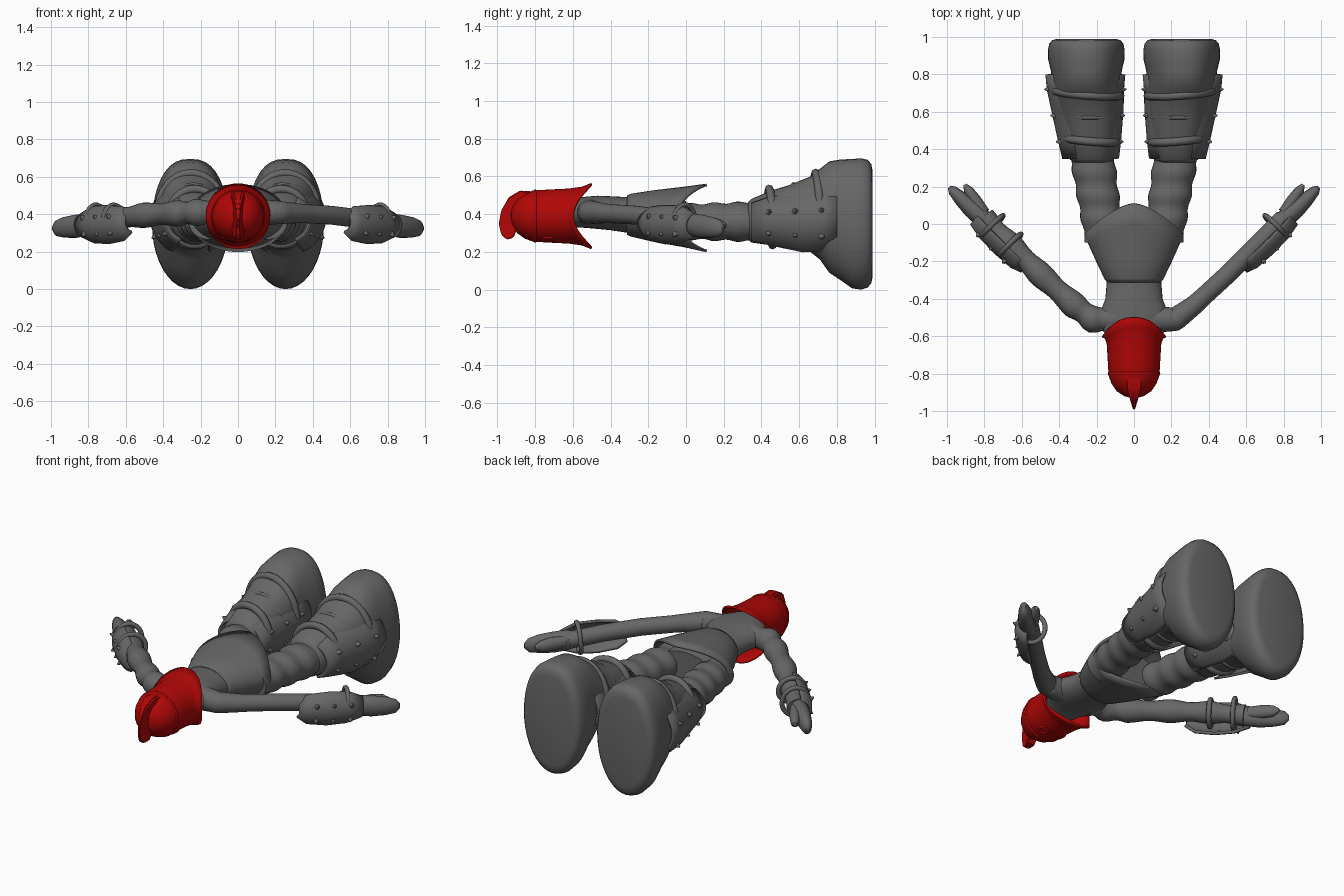
import bpy, bmesh, math
from mathutils import Vector, Matrix

if "Cube" in bpy.data.objects:
    bpy.data.objects.remove(bpy.data.objects["Cube"])


def material(name, rgb):
    m = bpy.data.materials.new(name)
    m.use_nodes = True
    m.diffuse_color = (*rgb, 1)
    m.node_tree.nodes["Principled BSDF"].inputs["Base Color"].default_value = (*rgb, 1)
    return m


GREY = material("stone grey", (0.135, 0.135, 0.135))
RED = material("helmet red", (0.44, 0.002, 0.002))
Y = Vector((0, 1, 0))
Z = Vector((0, 0, 1))


def finish(name, bm, mat, side=1, thick=0, angle=50):
    """Turn a bmesh into a smooth shaded object, mirrored when side is -1."""
    if side < 0:
        bmesh.ops.scale(bm, vec=(-1, 1, 1), verts=bm.verts)
    bmesh.ops.recalc_face_normals(bm, faces=bm.faces)
    me = bpy.data.meshes.new(name)
    bm.to_mesh(me)
    bm.free()
    me.materials.append(mat)
    ob = bpy.data.objects.new(name, me)
    bpy.context.collection.objects.link(ob)
    if thick:
        mod = ob.modifiers.new("thickness", "SOLIDIFY")
        mod.thickness = thick
        mod.offset = 0
    bpy.ops.object.select_all(action="DESELECT")
    ob.select_set(True)
    bpy.context.view_layer.objects.active = ob
    bpy.ops.object.shade_smooth_by_angle(angle=math.radians(angle))


def frame(t):
    u = t.cross(Z).normalized()
    return u, u.cross(t).normalized()


def loft(name, secs, mat=GREY, side=1, t=None, arc=None, n=32, hems=None,
         curve=1.6, square=1, caps=True, thick=0):
    """Skin elliptical sections (x, y, z, ru, rv); arc = (middle, half width).
    hems push the top and bottom along the axis; square widens the upper half."""
    bm = bmesh.new()
    rows = []
    for i, (x, y, z, ru, rv) in enumerate(secs):
        a, b = secs[max(i - 1, 0)], secs[min(i + 1, len(secs) - 1)]
        d = t or (Vector(b[:3]) - Vector(a[:3])).normalized()
        u, v = frame(d)
        row = []
        for k in range(n):
            if arc:
                ang = arc[0] + arc[1] * (2 * k / (n - 1) - 1)
            else:
                ang = 2 * math.pi * k / n
            c, s = math.cos(ang), math.sin(ang)
            if s > 0:
                c = math.copysign(abs(c) ** square, c)
            p = Vector((x, y, z)) + u * ru * c + v * rv * s
            if hems:
                p += d * hems[i] * (1 - abs(c) ** curve)
            row.append(bm.verts.new(p))
        rows.append(row)
    for r, s in zip(rows, rows[1:]):
        for k in range(n - 1 if arc else n):
            j = (k + 1) % n
            bm.faces.new((r[k], r[j], s[j], s[k]))
    if caps and not arc:
        bm.faces.new(rows[0])
        bm.faces.new(rows[-1])
    finish(name, bm, mat, side, thick)


def ring(name, c, t, ru, rv, minor, mat=GREY, side=1):
    """Strap or hoop looped around direction t."""
    bm = bmesh.new()
    u, v = frame(t)
    n, m = 32, 8
    rows = []
    for i in range(n):
        a = 2 * math.pi * i / n
        out = u * math.cos(a) + v * math.sin(a)
        mid = Vector(c) + u * ru * math.cos(a) + v * rv * math.sin(a)
        rows.append([bm.verts.new(mid + minor * (out * math.cos(b) + t * math.sin(b)))
                     for b in (2 * math.pi * j / m for j in range(m))])
    for i in range(n):
        r, s = rows[i], rows[(i + 1) % n]
        for j in range(m):
            bm.faces.new((r[j], s[j], s[(j + 1) % m], r[(j + 1) % m]))
    finish(name, bm, mat, side)


def spikes(name, spots, r, h, side):
    """Stubby cones from a list of (position, direction)."""
    bm = bmesh.new()
    for p, d in spots:
        mat = Matrix.Translation(p) @ d.to_track_quat("Z", "Y").to_matrix().to_4x4()
        bmesh.ops.create_cone(bm, cap_ends=True, segments=10, radius1=r,
                              radius2=r * 0.15, depth=h, matrix=mat)
    finish(name, bm, GREY, side, angle=40)


# Torso and flared tunic skirt
loft("torso", [(0, -0.66, .40, .10, .08), (0, -0.60, .41, .14, .08),
               (0, -0.54, .41, .20, .082), (0, -0.47, .41, .18, .088),
               (0, -0.40, .405, .153, .09), (0, -0.30, .395, .145, .095),
               (0, -0.10, .38, .17, .11), (0, 0.0, .37, .19, .10)], t=Y)
loft("tunic_skirt", [(0, -0.31, .395, .135, .098), (0, -0.29, .395, .152, .107),
                     (0, -0.20, .39, .195, .13), (0, -0.10, .385, .24, .155),
                     (0, -0.05, .38, .26, .175)],
     t=Y, hems=[0, 0, .03, .10, .16], caps=False, thick=.014, n=48)

# Helmet with flared neck guard, brow band, eye rims and crest
shell = [(-.925, .012), (-.915, .05), (-.89, .088), (-.85, .115), (-.81, .13),
         (-.72, .135), (-.64, .14), (-.61, .15), (-.60, .17)]
loft("helmet", [(0, y, .39, r, r) for y, r in shell], RED, t=Y, n=48,
     hems=[0] * 6 + [.02, .06, .10], curve=2.4, caps=False, thick=.012)
ring("helmet_brow_band", (0, -.80, .39), Y, .13, .13, .011, RED)
for s in (1, -1):
    ring("eye_rim", (.062, -.73, .27), Vector((.4, 0, -1)).normalized(),
         .028, .022, .010, RED, s)

bm = bmesh.new()
crest = [(-.80, .52), (-.88, .525), (-.94, .49), (-.98, .42), (-.993, .35),
         (-.98, .29), (-.95, .265), (-.915, .275), (-.90, .31), (-.85, .39)]
face = bm.faces.new([bm.verts.new((-.012, y, z)) for y, z in crest])
ext = bmesh.ops.extrude_face_region(bm, geom=[face])
bmesh.ops.translate(bm, vec=(.024, 0, 0),
                    verts=[g for g in ext["geom"] if isinstance(g, bmesh.types.BMVert)])
bmesh.ops.bevel(bm, geom=bm.edges[:], offset=.005, segments=2, affect="EDGES")
for v in bm.verts:  # thick at the root, thin at the ridge
    v.co.x *= max(.5, 3 - 25 * max(0, -.89 - v.co.y))
finish("helmet_crest", bm, RED)

# Arms: one smooth, the other in puffed segments
path = [Vector(p) for p in ((.10, -.51, .41), (.22, -.51, .41), (.32, -.435, .405),
                            (.50, -.27, .395), (.66, -.11, .375), (.80, .03, .345))]
for s, label in ((1, "left"), (-1, "right")):
    secs = []
    steps = 40
    for i in range(steps + 1):
        f = i / steps * (len(path) - 1)
        k = min(int(f), len(path) - 2)
        p = path[k].lerp(path[k + 1], f - k)
        w = i / steps
        r = .072 - .022 * min(w * 2.2, 1)
        if s < 0:
            r = .069 + .006 * math.cos(w * 10 * math.pi) - .012 * w
        secs.append((*p, r, r))
    loft(label + "_arm", secs, side=s, n=24)

    # Mitten hand split into fingers and thumb
    loft(label + "_hand", [(.76, -.01, .35, .04, .045), (.81, .03, .345, .05, .06),
                           (.87, .085, .335, .05, .062), (.93, .14, .33, .038, .055),
                           (.97, .18, .325, .027, .042), (.988, .198, .325, .01, .015)],
         side=s, n=20)
    loft(label + "_thumb", [(.80, .06, .35, .03, .035), (.85, .13, .345, .032, .04),
                            (.885, .18, .34, .026, .034), (.905, .21, .34, .01, .012)],
         side=s, n=16)

    # Spiked forearm guard and its hoop
    t = Vector((.7, .7, -.08)).normalized()
    u, v = frame(t)
    loft(label + "_forearm_guard",
         [(.56, -.21, .355, .06, .05), (.60, -.17, .35, .08, .088),
          (.68, -.09, .345, .088, .10), (.76, -.01, .345, .085, .095),
          (.82, .05, .34, .07, .06)], side=s, t=t, arc=(0, 1.35), n=20, thick=.016)
    spots = []
    for w in (.15, .5, .85):
        for a in (-.55, .45):
            d = u * math.cos(a) + v * math.sin(a)
            spots.append((Vector((.60, -.17, .35)).lerp(Vector((.80, .03, .34)), w)
                          + d * .097, d))
    spikes(label + "_guard_spikes", spots, .02, .03, s)
    ring(label + "_wrist_hoop", (.755, -.01, .36), t, .078, .09, .014, side=s)
    if s < 0:
        ring("right_elbow_hoop", (.66, -.11, .37), t, .078, .078, .015, side=s)

    # Legs in puffed segments
    leg = []
    for i in range(31):
        w = i / 30
        r = .090 + .005 * math.cos(w * 8 * math.pi) + .016 * w
        leg.append((.155 + .075 * w, -.10 + .50 * w, .36, r + .014, r))
    loft(label + "_leg", leg, side=s, t=Y)

    # Boot with a tall sole pointing down at the toe
    loft(label + "_boot",
         [(.225, .33, .365, .10, .10), (.225, .345, .365, .118, .115),
          (.23, .45, .38, .138, .145), (.238, .55, .39, .155, .165),
          (.245, .66, .40, .172, .20), (.25, .71, .40, .178, .24),
          (.255, .76, .385, .183, .295), (.255, .82, .37, .19, .32),
          (.255, .88, .35, .204, .343), (.255, .93, .348, .205, .348),
          (.255, .965, .35, .198, .338), (.255, .983, .35, .182, .315),
          (.255, .99, .35, .155, .28)], side=s, t=Y, n=40, square=.8)
    for y, x, z, ru, rv in ((.45, .23, .385, .14, .15), (.70, .25, .405, .178, .215)):
        tilt = Vector((-.08, 1, .06)).normalized()
        ring(label + "_boot_strap", (x, y, z), tilt, ru, rv, .022, side=s)
    ring(label + "_boot_cuff", (.238, .57, .39), Y, .152, .168, .012, side=s)

    # Spiked greaves on both flanks of each boot
    for mid, which in ((0, "outer"), (math.pi, "inner")):
        loft(label + "_" + which + "_greave",
             [(.232, .35, .36, .145, .11), (.238, .45, .365, .163, .145),
              (.25, .62, .36, .188, .18), (.26, .72, .375, .200, .19),
              (.26, .80, .385, .207, .175)],
             side=s, t=Y, arc=(mid, 1.05), n=20, thick=.014)
        spots = []
        for y in (.44, .58, .72):
            for a in (-.45, .25):
                sign = math.cos(mid)
                d = Vector((sign * math.cos(a), 0, math.sin(a)))
                ru = .162 + (y - .44) * .14
                spots.append((Vector((.237 + (y - .44) * .08, y, .37)) + d * (ru + .006), d))
        spikes(label + "_" + which + "_greave_spikes", spots, .024, .035, s)
